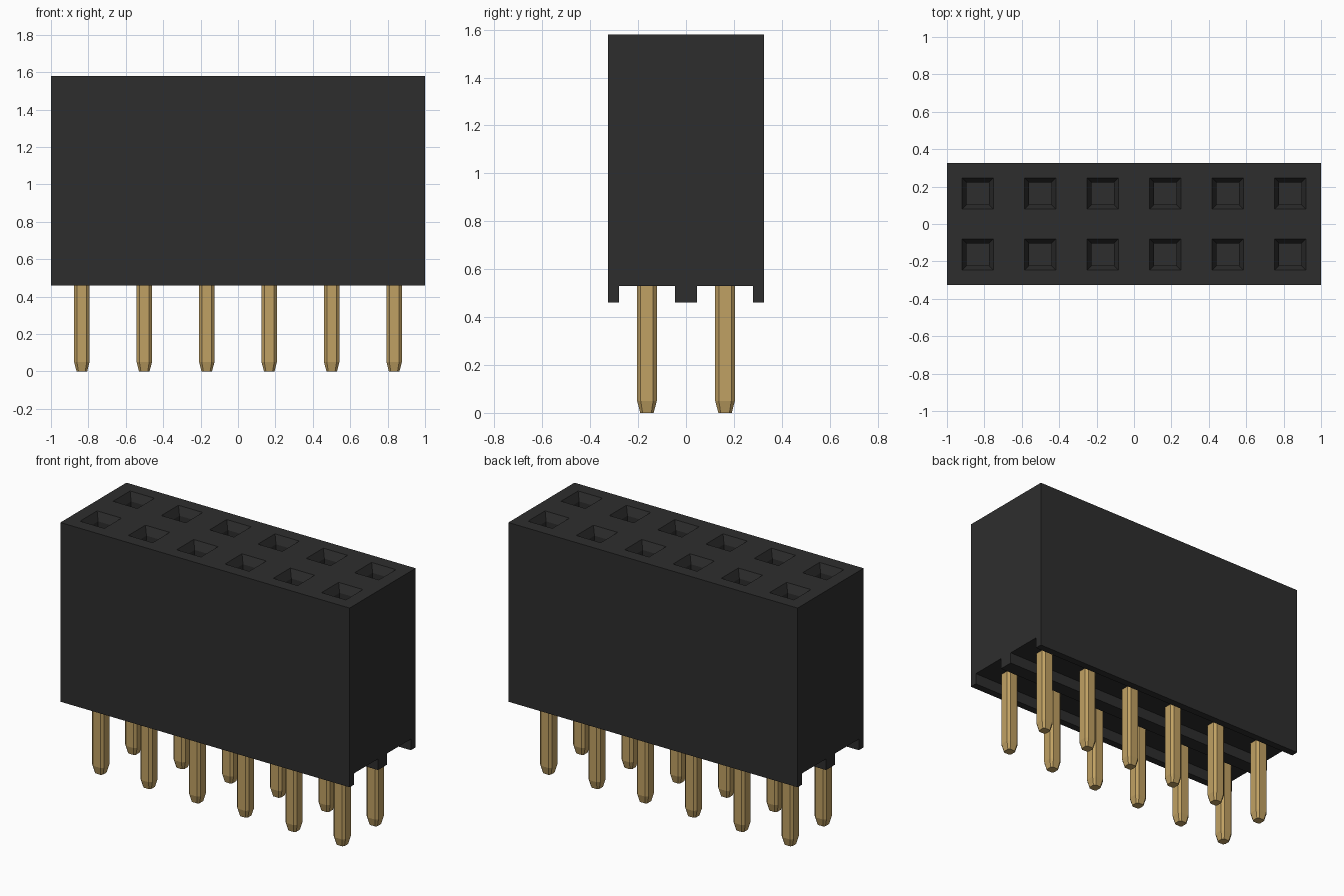
import bpy, bmesh, math

cube = bpy.data.objects.get("Cube")
if cube:
    bpy.data.objects.remove(cube, do_unlink=True)


def material(name, color, rough):
    m = bpy.data.materials.new(name)
    m.use_nodes = True
    m.diffuse_color = (*color, 1)
    bsdf = m.node_tree.nodes["Principled BSDF"]
    bsdf.inputs["Base Color"].default_value = (*color, 1)
    bsdf.inputs["Roughness"].default_value = rough
    return m


black = material("black plastic", (0.027, 0.027, 0.027), 0.6)
gold = material("gold plating", (0.53, 0.356, 0.125), 0.4)

PITCH, ROW = 0.334, 0.163
TOP, BOTTOM, CHANNEL = 1.58, 0.46, 0.53
PLACES = [((i - 2.5) * PITCH, s * ROW) for i in range(6) for s in (-1, 1)]


def make_object(name, bm, mat):
    bmesh.ops.recalc_face_normals(bm, faces=bm.faces)
    mesh = bpy.data.meshes.new(name)
    bm.to_mesh(mesh)
    bm.free()
    mesh.materials.append(mat)
    obj = bpy.data.objects.new(name, mesh)
    bpy.context.collection.objects.link(obj)
    return obj


def loft(bm, rings):
    """Skin a stack of equal-length rings and cap both ends."""
    rings = [[bm.verts.new(p) for p in ring] for ring in rings]
    for a, b in zip(rings, rings[1:]):
        for i in range(len(a)):
            j = (i + 1) % len(a)
            bm.faces.new((a[i], a[j], b[j], b[i]))
    bm.faces.new(rings[0])
    bm.faces.new(rings[-1])


def square(x, y, z, half):
    return [(x + sx * half, y + sy * half, z)
            for sx, sy in ((-1, -1), (1, -1), (1, 1), (-1, 1))]


def octagon(x, y, z, half, flat):
    pts = [(-flat, -half), (flat, -half), (half, -flat), (half, flat),
           (flat, half), (-flat, half), (-half, flat), (-half, -flat)]
    return [(x + px, y + py, z) for px, py in pts]


# Housing: end profile with two underside channels, swept along x
half_profile = [(0.045, BOTTOM), (0.045, CHANNEL), (0.28, CHANNEL),
                (0.28, BOTTOM), (0.326, BOTTOM), (0.326, TOP)]
profile = half_profile + [(-y, z) for y, z in reversed(half_profile)]
bm = bmesh.new()
loft(bm, [[(x, y, z) for y, z in profile] for x in (-1, 1)])
housing = make_object("housing", bm, black)

# Sockets: square holes with a sloped lead-in, cut from the top
bm = bmesh.new()
for x, y in PLACES:
    loft(bm, [square(x, y, 0.8, 0.06), square(x, y, TOP - 0.05, 0.06),
              square(x, y, TOP, 0.084), square(x, y, TOP + 0.05, 0.084)])
cutter = make_object("socket_cutter", bm, black)
cutter.hide_render = True
cut = housing.modifiers.new("sockets", "BOOLEAN")
cut.operation, cut.solver, cut.object = "DIFFERENCE", "EXACT", cutter
bpy.context.view_layer.objects.active = housing
bpy.ops.object.modifier_apply(modifier=cut.name)
bpy.data.objects.remove(cutter, do_unlink=True)

# Pins: chamfered square bars with tapered tips
for n, (x, y) in enumerate(PLACES):
    bm = bmesh.new()
    loft(bm, [octagon(x, y, 0, 0.028, 0.018), octagon(x, y, 0.05, 0.041, 0.026),
              octagon(x, y, CHANNEL + 0.02, 0.041, 0.026)])
    make_object(f"pin_{n + 1}", bm, gold)
